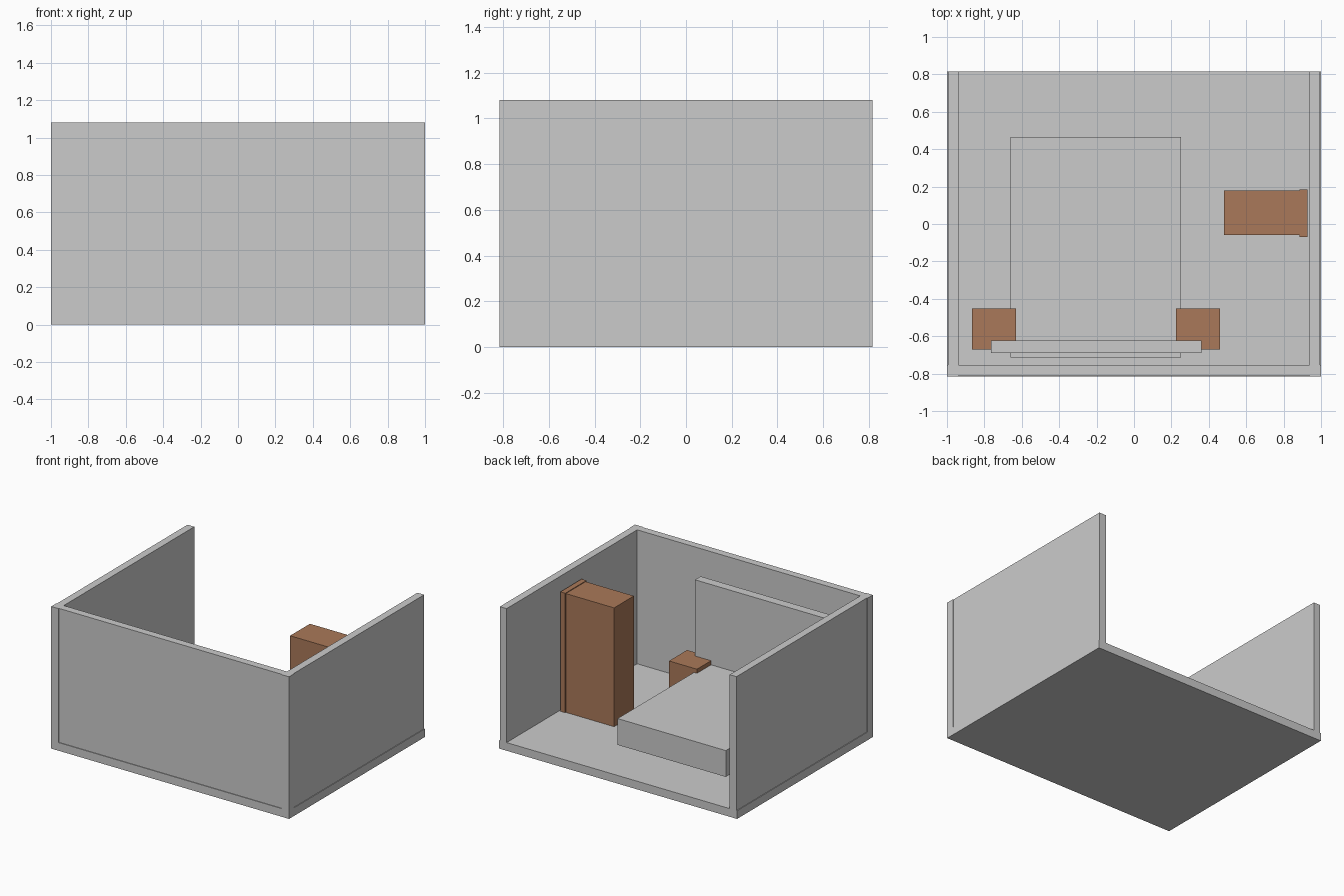
import bpy
import bmesh
from mathutils import Vector

if "Cube" in bpy.data.objects:
    bpy.data.objects.remove(bpy.data.objects["Cube"])

wood = bpy.data.materials.new("brown_wood")
wood.diffuse_color = (0.40, 0.19, 0.10, 1)
wood.use_nodes = True
wood.node_tree.nodes["Principled BSDF"].inputs["Base Color"].default_value = wood.diffuse_color


def box(name, x, y, z, mat=None):
    """Box from (min, max) ranges on each axis."""
    lo, hi = Vector((x[0], y[0], z[0])), Vector((x[1], y[1], z[1]))
    bm = bmesh.new()
    bmesh.ops.create_cube(bm, size=1)
    bmesh.ops.scale(bm, vec=hi - lo, verts=bm.verts)
    bmesh.ops.translate(bm, vec=(lo + hi) / 2, verts=bm.verts)
    mesh = bpy.data.meshes.new(name)
    bm.to_mesh(mesh)
    bm.free()
    obj = bpy.data.objects.new(name, mesh)
    bpy.context.collection.objects.link(obj)
    if mat:
        mesh.materials.append(mat)
    return obj


HX, HY, T, H = 1.0, 0.815, 0.062, 1.08
R = 0.005  # wall panels sit slightly inside the floor and corner posts

# Room shell
box("floor", (-HX, HX), (-HY, HY), (0, T))
box("front_wall", (-HX + T, HX - T), (-HY + R, -HY + T), (T, H))
for side, s in (("left", -1), ("right", 1)):
    outer = sorted((s * (HX - T), s * (HX - R)))
    box(side + "_wall", outer, (-HY + T, HY), (T, H))
    post = sorted((s * (HX - T), s * HX))
    box(side + "_corner_post", post, (-HY, -HY + T), (T, H))

# Bed
box("mattress", (-0.66, 0.25), (-0.715, 0.465), (0.095, 0.295))
box("headboard", (-0.765, 0.36), (-0.69, -0.622), (0.095, 0.905))

# Nightstands either side of the bed
for side, x in (("left", -0.865), ("right", 0.225)):
    box(side + "_nightstand", (x, x + 0.235), (-0.67, -0.453), (T, 0.326), wood)

# Wardrobe against the right wall
box("wardrobe_body", (0.48, 0.90), (-0.06, 0.178), (T, 0.965), wood)
box("wardrobe_panel", (0.886, 0.927), (-0.07, 0.185), (T, 0.97), wood)
